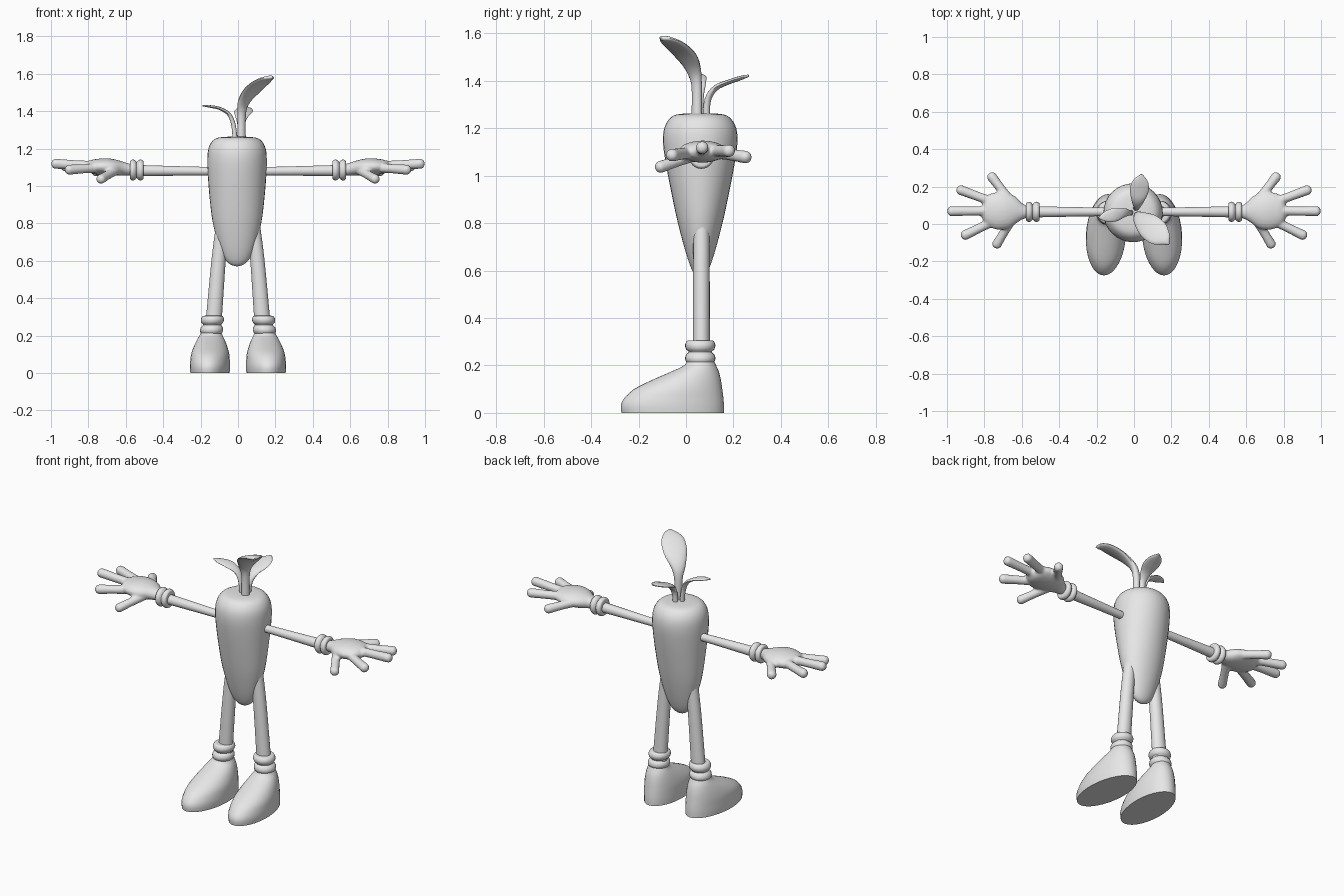
import bpy, bmesh, math
from mathutils import Vector as V

grey = bpy.data.materials.new("light grey")
grey.diffuse_color = (0.8, 0.8, 0.8, 1)


def smooth_rows(rows, steps):
    """Catmull-Rom interpolation between rows of numbers."""
    out = []
    for i in range(len(rows) - 1):
        p = [rows[max(i - 1, 0)], rows[i], rows[i + 1], rows[min(i + 2, len(rows) - 1)]]
        for s in range(steps):
            t = s / steps
            out.append([0.5 * (2 * b + (c - a) * t + (2 * a - 5 * b + 4 * c - d) * t * t
                               + (3 * b - a - 3 * c + d) * t ** 3) for a, b, c, d in zip(*p)])
    return out + [list(rows[-1])]


def loft(bm, rings, sides=24):
    """Skin a row of ellipses given as (centre, u vector, v vector)."""
    loops = []
    for c, u, v in rings:
        loops.append([bm.verts.new(c + u * math.cos(2 * math.pi * k / sides)
                                   + v * math.sin(2 * math.pi * k / sides)) for k in range(sides)])
    for a, b in zip(loops, loops[1:]):
        for k in range(sides):
            j = (k + 1) % sides
            bm.faces.new((a[k], a[j], b[j], b[k]))
    bm.faces.new(loops[0][::-1])
    bm.faces.new(loops[-1])


def tube(bm, rows, side, steps=4, sides=16):
    """Rows are x, y, z, half width, half thickness; side is the width direction."""
    rows = smooth_rows(rows, steps)
    pts = [V(r[:3]) for r in rows]
    rings = []
    for i, r in enumerate(rows):
        d = (pts[min(i + 1, len(pts) - 1)] - pts[max(i - 1, 0)]).normalized()
        u = (V(side) - d * d.dot(V(side))).normalized()
        rings.append((pts[i], u * max(r[3], 0.001), d.cross(u) * max(r[4], 0.001)))
    loft(bm, rings, sides)


def finish(bm, name, mirrored=False):
    if mirrored:
        for v in bm.verts:
            v.co.x *= -1
    bmesh.ops.recalc_face_normals(bm, faces=bm.faces)
    me = bpy.data.meshes.new(name)
    bm.to_mesh(me)
    bm.free()
    me.materials.append(grey)
    ob = bpy.data.objects.new(name, me)
    bpy.context.collection.objects.link(ob)
    return ob


# Body: tapered root shape, z / half width / half depth
bm = bmesh.new()
body = [(0.57, 0.003, 0.003), (0.58, 0.035, 0.02), (0.61, 0.066, 0.038), (0.68, 0.097, 0.062),
        (0.8, 0.129, 0.094), (0.92, 0.145, 0.12), (1.05, 0.156, 0.145), (1.14, 0.159, 0.157),
        (1.2, 0.153, 0.152), (1.24, 0.132, 0.13), (1.258, 0.1, 0.1), (1.263, 0.05, 0.05)]
loft(bm, [(V((-0.005, 0.06, z)), V((a, 0, 0)), V((0, b, 0))) for z, a, b in smooth_rows(body, 3)], 32)
finish(bm, "body")

# Leaves on top: x, y, z, half width, half thickness
leaves = {
    "large_leaf": ((0.7, 0.7, 0), [
        (0.02, 0.045, 1.24, 0.024, 0.02), (0.02, 0.045, 1.38, 0.024, 0.02),
        (0.032, 0.03, 1.45, 0.042, 0.02), (0.075, -0.005, 1.51, 0.066, 0.016),
        (0.125, -0.05, 1.555, 0.066, 0.013), (0.16, -0.08, 1.575, 0.042, 0.012),
        (0.178, -0.1, 1.58, 0.016, 0.01), (0.187, -0.108, 1.582, 0.004, 0.004)]),
    "side_leaf": ((0.15, 1, 0), [
        (-0.015, 0.06, 1.24, 0.014, 0.013), (-0.025, 0.06, 1.33, 0.015, 0.012),
        (-0.05, 0.06, 1.385, 0.024, 0.01), (-0.1, 0.05, 1.415, 0.036, 0.008),
        (-0.15, 0.04, 1.425, 0.028, 0.007), (-0.188, 0.032, 1.43, 0.004, 0.004)]),
    "back_leaf": ((1, -0.1, 0), [
        (0.01, 0.085, 1.24, 0.016, 0.015), (0.015, 0.092, 1.32, 0.018, 0.014),
        (0.02, 0.125, 1.37, 0.034, 0.012), (0.028, 0.18, 1.395, 0.05, 0.01),
        (0.036, 0.23, 1.412, 0.04, 0.009), (0.042, 0.265, 1.422, 0.006, 0.005)]),
}
for name, (side, rows) in leaves.items():
    bm = bmesh.new()
    tube(bm, rows, side)
    finish(bm, name)

# Two-ring cuff profile: position along the limb (0..1), radius factor
cuff = [(0, 0.7), (0.03, 0.88), (0.2, 1.0), (0.38, 0.93), (0.5, 0.76),
        (0.62, 0.93), (0.8, 1.0), (0.97, 0.88), (1, 0.7)]

# Shoe slices: z, front y, back y, half width
shoe = [(0, -0.272, 0.16, 0.105), (0.03, -0.275, 0.16, 0.107), (0.06, -0.262, 0.158, 0.106),
        (0.1, -0.22, 0.153, 0.102), (0.14, -0.14, 0.147, 0.09), (0.175, -0.06, 0.138, 0.075),
        (0.2, -0.008, 0.127, 0.062), (0.225, 0.008, 0.115, 0.05)]

# Fingers: base point, tip point, radius
fingers = [((0.72, 0.07, 1.105), (1.0, 0.068, 1.12), 0.027),
           ((0.72, 0.105, 1.105), (0.95, 0.19, 1.105), 0.027),
           ((0.66, 0.12, 1.10), (0.775, 0.272, 1.075), 0.027),
           ((0.71, 0.035, 1.10), (0.925, -0.07, 1.085), 0.027),
           ((0.65, 0.03, 1.085), (0.745, -0.128, 1.03), 0.026)]
palm = [(0.565, 0.065, 1.085, 0.03, 0.03), (0.6, 0.066, 1.09, 0.045, 0.034),
        (0.65, 0.07, 1.097, 0.085, 0.042), (0.7, 0.07, 1.102, 0.1, 0.046),
        (0.75, 0.07, 1.103, 0.097, 0.042), (0.79, 0.068, 1.103, 0.075, 0.034),
        (0.815, 0.068, 1.103, 0.03, 0.016)]

for label, mirrored in (("right", False), ("left", True)):
    # Legs
    bm = bmesh.new()
    tube(bm, [(0.085, 0.065, 0.78, 0.034, 0.034), (0.104, 0.065, 0.6, 0.038, 0.035),
              (0.132, 0.065, 0.25, 0.043, 0.036)], (1, 0, 0), 4, 20)
    finish(bm, label + "_leg", mirrored)

    bm = bmesh.new()
    loft(bm, [(V((0.139 - 0.04 * (t - 0.5) * 0.2, 0.06, 0.208 + 0.098 * t)),
               V((0.062 * f, 0, 0)), V((0, 0.064 * f, 0))) for t, f in smooth_rows(cuff, 3)])
    finish(bm, label + "_ankle_cuff", mirrored)

    # Shoes, sheared slightly outward at the toe
    bm = bmesh.new()
    loft(bm, [(V((0.147 - 0.05 * (f + b) / 2, (f + b) / 2, z)), V((w, 0, 0)),
               V((-0.05 * (b - f) / 2, (b - f) / 2, 0)))
              for z, f, b, w in smooth_rows(shoe, 3)], 32)
    finish(bm, label + "_shoe", mirrored)

    # Arms
    bm = bmesh.new()
    tube(bm, [(0.1, 0.065, 1.078, 0.022, 0.022), (0.3, 0.065, 1.08, 0.025, 0.025),
              (0.54, 0.065, 1.082, 0.03, 0.03)], (0, 1, 0), 3, 20)
    finish(bm, label + "_arm", mirrored)

    bm = bmesh.new()
    loft(bm, [(V((0.505 + 0.073 * t, 0.065, 1.085)), V((0, 0.054 * f, 0)),
               V((0, 0, 0.056 * f))) for t, f in smooth_rows(cuff, 3)])
    finish(bm, label + "_wrist_cuff", mirrored)

    # Gloved hand: palm and fingers fused into one smooth skin
    bm = bmesh.new()
    tube(bm, palm, (0, 1, 0), 4, 24)
    for base, tip, r in fingers:
        a, b = V(base), V(tip)
        d = (b - a).normalized()
        stops = [(a, r), (a.lerp(b, 0.5), r * 0.92), (b - d * r, r), (b - d * r * 0.55, r * 0.9),
                 (b - d * r * 0.2, r * 0.6), (b, 0.002)]
        tube(bm, [(*p, q, q) for p, q in stops], (0, 0, 1), 3, 16)
    hand = finish(bm, label + "_hand", mirrored)
    fuse = hand.modifiers.new("fuse", "REMESH")
    fuse.mode = "VOXEL"
    fuse.voxel_size = 0.007
    fuse.use_smooth_shade = True
    soft = hand.modifiers.new("soften", "SMOOTH")
    soft.factor = 0.5
    soft.iterations = 5

# Smooth shading with crisp soles
for ob in bpy.context.scene.objects:
    ob.select_set(True)
    bpy.context.view_layer.objects.active = ob
bpy.ops.object.shade_smooth_by_angle(angle=math.radians(45))
